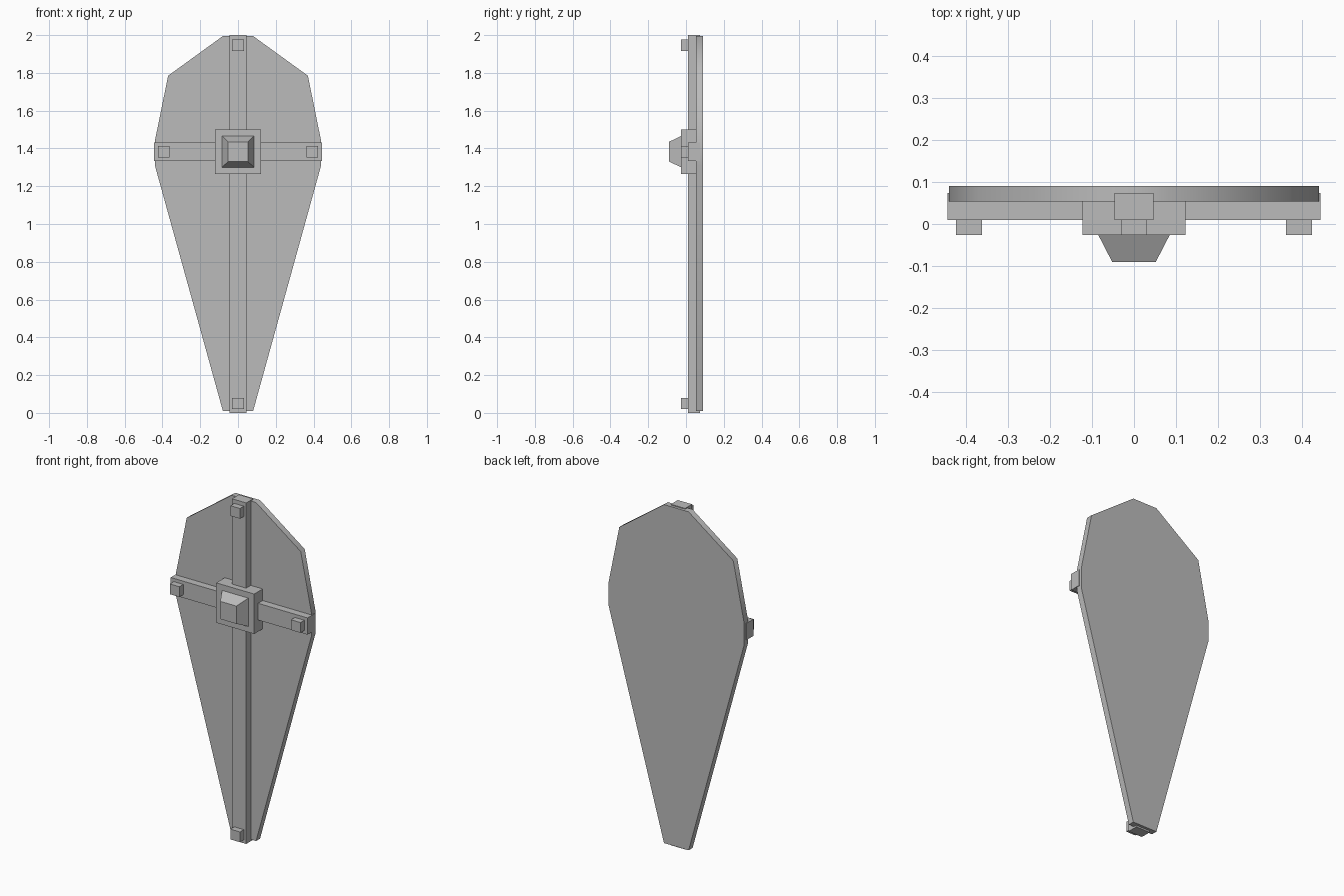
import bpy, bmesh, math

default = bpy.data.objects.get("Cube")
if default:
    bpy.data.objects.remove(default, do_unlink=True)

grey = bpy.data.materials.new("plain grey")
grey.use_nodes = True
grey.diffuse_color = (0.5, 0.5, 0.5, 1)
grey.node_tree.nodes["Principled BSDF"].inputs["Base Color"].default_value = (0.5, 0.5, 0.5, 1)

CROSS_Z = 1.383          # height of the crossing bars
BAR = 0.046              # half width of the bars
STUD_FRONT = -0.026


def loft(name, front, back, y0, y1):
    """Solid between two matching (x, z) outlines at depths y0 and y1."""
    bm = bmesh.new()
    a = [bm.verts.new((x, y0, z)) for x, z in front]
    b = [bm.verts.new((x, y1, z)) for x, z in back]
    bm.faces.new(a)
    bm.faces.new(b[::-1])
    for i in range(len(a)):
        j = (i + 1) % len(a)
        bm.faces.new((a[i], b[i], b[j], a[j]))
    bmesh.ops.recalc_face_normals(bm, faces=bm.faces[:])
    mesh = bpy.data.meshes.new(name)
    bm.to_mesh(mesh)
    bm.free()
    mesh.materials.append(grey)
    obj = bpy.data.objects.new(name, mesh)
    bpy.context.collection.objects.link(obj)
    return obj


def rect(x, z, w, h):
    return [(x - w, z - h), (x + w, z - h), (x + w, z + h), (x - w, z + h)]


def box(name, x, z, w, h, y0, y1):
    return loft(name, rect(x, z, w, h), rect(x, z, w, h), y0, y1)


# Shield plate with its rim shaded smoothly
half = [(0.08, 0.01), (0.44, 1.31), (0.44, 1.44), (0.37, 1.785), (0.08, 1.995)]
outline = half + [(-x, z) for x, z in reversed(half)]
plate = loft("shield_plate", outline, outline, 0.053, 0.09)
bpy.ops.object.select_all(action='DESELECT')
plate.select_set(True)
bpy.context.view_layer.objects.active = plate
bpy.ops.object.shade_smooth_by_angle(angle=math.radians(60))

# Crossing bars
box("vertical_bar", 0, 1, BAR, 1, 0.01, 0.074)
box("horizontal_bar", 0, CROSS_Z, 0.444, 0.049, 0.01, 0.074)

# Centre boss: square base and tapered top
box("boss_base", 0, CROSS_Z, 0.123, 0.117, STUD_FRONT, 0.053)
loft("boss_top", rect(0, CROSS_Z, 0.052, 0.052), rect(0, CROSS_Z, 0.085, 0.083),
     -0.09, STUD_FRONT)

# Studs at the bar ends
for name, x, z in (("top_stud", 0, 1.947), ("bottom_stud", 0, 0.05),
                   ("left_stud", 0.393, CROSS_Z), ("right_stud", -0.393, CROSS_Z)):
    box(name, x, z, 0.031, 0.03, STUD_FRONT, 0.02)
